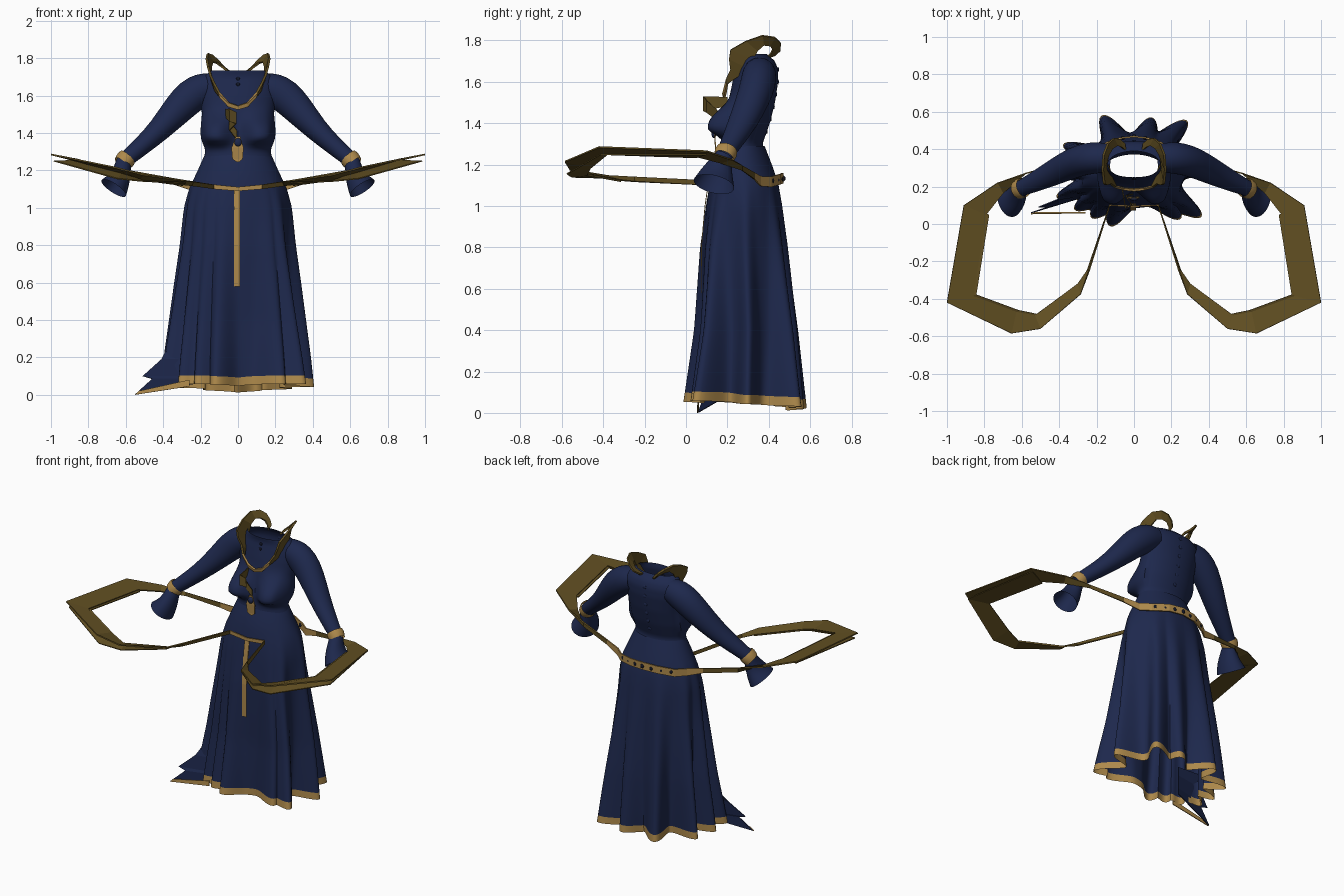
import bpy, bmesh
from math import sin, cos, pi, radians, exp
from mathutils import Vector as V

if "Cube" in bpy.data.objects:
    bpy.data.objects.remove(bpy.data.objects["Cube"])


def material(name, r, g, b):
    m = bpy.data.materials.new(name)
    m.use_nodes = True
    m.diffuse_color = (r, g, b, 1)
    m.node_tree.nodes["Principled BSDF"].inputs["Base Color"].default_value = (r, g, b, 1)
    return m


blue = material("navy cloth", .0125, .021, .073)
dark = material("dark navy", .006, .008, .02)
gold = material("gold trim", .42, .25, .07)
bronze = material("dark gold ribbon", .12, .078, .016)


def finish(name, bm, mats, smooth=True, subsurf=0, thick=0):
    bmesh.ops.recalc_face_normals(bm, faces=bm.faces)
    mesh = bpy.data.meshes.new(name)
    bm.to_mesh(mesh)
    bm.free()
    for m in mats:
        mesh.materials.append(m)
    ob = bpy.data.objects.new(name, mesh)
    bpy.context.collection.objects.link(ob)
    if thick:
        mod = ob.modifiers.new("thickness", 'SOLIDIFY')
        mod.thickness, mod.offset = thick, 0
    if subsurf:
        ob.modifiers.new("round", 'SUBSURF').levels = subsurf
        ob.modifiers["round"].render_levels = subsurf
    if smooth:
        for o in bpy.context.selected_objects:
            o.select_set(False)
        ob.select_set(True)
        bpy.context.view_layer.objects.active = ob
        bpy.ops.object.shade_smooth_by_angle(angle=radians(50))
    return ob


def grid(rows, closed=True):
    """Bridge rows of points into a sheet or tube; returns faces row by row."""
    bm = bmesh.new()
    vs = [[bm.verts.new(p) for p in row] for row in rows]
    faces = []
    for a, b in zip(vs, vs[1:]):
        n = len(a)
        faces.append([bm.faces.new((a[i], a[(i + 1) % n], b[(i + 1) % n], b[i]))
                      for i in range(n if closed else n - 1)])
    return bm, faces


def profile(table, z):
    """Half width, front y and back y at height z."""
    for lo, hi in zip(table, table[1:]):
        if z <= hi[0]:
            break
    t = max(0, min(1, (z - lo[0]) / (hi[0] - lo[0])))
    return [a + (b - a) * t for a, b in zip(lo[1:], hi[1:])]


def oval(table, z, ang, k=1):
    rx, f, b = profile(table, z)
    return V((rx * k * cos(ang), (f + b) / 2 + (b - f) / 2 * k * sin(ang), z))


def tube(name, stations, mats, n=24, subsurf=1):
    """Tube through (centre, radius along y, other radius)."""
    pts = [V(s[0]) for s in stations]
    rows = []
    for i, (c, ra, rb) in enumerate(stations):
        t = (pts[min(i + 1, len(pts) - 1)] - pts[max(i - 1, 0)]).normalized()
        a = V((0, 1, 0))
        a = (a - t * a.dot(t)).normalized()
        b = t.cross(a)
        rows.append([pts[i] + a * ra * cos(2 * pi * j / n) + b * rb * sin(2 * pi * j / n)
                     for j in range(n)])
    bm, _ = grid(rows)
    return finish(name, bm, mats, subsurf=subsurf)


def ribbon(name, edges, mats, thick=.006, rule=None):
    """Flat strip between pairs of edge points."""
    bm, rows = grid([[V(a), V(b)] for a, b in edges], closed=False)
    if rule:
        for f in bm.faces:
            f.material_index = rule(f.calc_center_median())
    return finish(name, bm, mats, smooth=False, thick=thick)


def mirrored(edges):
    """Continue a half strip that starts at x = 0 onto the other side."""
    flip = [tuple(V((-p[0], p[1], p[2])) for p in e) for e in edges]
    return flip[:0:-1] + edges


def ball(name, loc, size, mat):
    bm = bmesh.new()
    bmesh.ops.create_uvsphere(bm, u_segments=16, v_segments=10, radius=1)
    ob = finish(name, bm, [mat])
    ob.location, ob.scale = loc, size


# Skirt with pleats that deepen towards a gold hem
SKIRT = [(0, .405, -.03, .59), (.2, .385, 0, .57), (.4, .36, .03, .55),
         (.6, .335, .045, .525), (.8, .308, .06, .5), (1, .288, .09, .47),
         (1.1, .262, .11, .45), (1.2, .215, .135, .415), (1.29, .175, .17, .38)]
PLEATS = [(3, 1.02), (52, 1.14), (76, .97), (113, 1.07), (153, 1.06), (182, 1.04),
          (204, 1.14), (221, 1.05), (236, 1), (252, 1.02), (306, 1.05), (318, 1.22)]


def pleat(deg, z):
    t = max(0, (1.15 - z) / 1.15)
    crest = max((g - .62) * exp(-(((deg - a + 180) % 360 - 180) / 11) ** 2) for a, g in PLEATS)
    return 1 + t * (crest - .38)


def skirt_row(s):
    row = []
    for deg in range(0, 360, 2):
        a = radians(deg)
        hem = .012 + .03 * abs(cos(a)) + .035 * max(0, -sin(a))
        z = hem + .045 * s if s <= 1 else hem + .045 + (1.245 - hem) * (s - 1) / 26
        row.append(oval(SKIRT, z, a, pleat(deg, z)))
    return row


bm, rows = grid([skirt_row(s) for s in range(28)])
for f in rows[0]:
    f.material_index = 1
finish("skirt", bm, [blue, gold])

# Torn corner of the hem
TORN = [(-.38, .17, .25), (-.41, .13, .19), (-.51, .09, .1), (-.46, .09, .085), (-.55, .06, .002)]
INNER = [(-.22, .16, z) for z in (.25, .19, .1, .085, .06)]
ribbon("torn_hem", list(zip(TORN, INNER)), [blue])
ribbon("torn_hem_trim", [((-.55, .055, 0), (-.53, .06, .02)), ((-.26, .06, .045), (-.26, .06, .08))],
       [gold])

# Bodice, open at the neck, with the bust shaped into its front
BODICE = [(1.24, .19, .16, .385), (1.3, .174, .17, .37), (1.4, .186, .19, .405),
          (1.5, .19, .205, .43), (1.6, .205, .225, .445), (1.66, .205, .24, .445),
          (1.7, .185, .25, .43), (1.735, .14, .245, .39)]


def bodice_point(z, ang):
    p = oval(BODICE, z, ang)
    if sin(ang) < .35:
        fall = .05 if z < 1.385 else .1
        swell = exp(-abs((z - 1.385) / fall) ** 2.5) * exp(-abs((abs(p.x) - .112) / .075) ** 2.5)
        p.y -= .1 * swell * min(1, .35 - sin(ang))
        p.x *= 1 + .2 * swell
    return p


bm, _ = grid([[bodice_point(1.24 + .0165 * i, 2 * pi * j / 72) for j in range(72)] for i in range(31)])
finish("bodice", bm, [blue])

for side, x in (("left", 1), ("right", -1)):
    # Sleeve, wrist band and flared cuff
    tube(side + "_sleeve", [((x * .14, .355, 1.645), .075, .075), ((x * .19, .355, 1.635), .084, .09),
                            ((x * .25, .35, 1.6), .086, .094), ((x * .32, .33, 1.53), .082, .085),
                            ((x * .42, .28, 1.415), .072, .062), ((x * .52, .23, 1.325), .056, .05),
                            ((x * .61, .188, 1.25), .042, .042)], [blue])
    tube(side + "_wrist_band", [((x * .59, .197, 1.27), .052, .05), ((x * .602, .192, 1.257), .055, .053),
                                ((x * .62, .182, 1.235), .05, .048)], [gold], subsurf=0)
    tube(side + "_cuff", [((x * .61, .188, 1.25), .042, .042), ((x * .62, .165, 1.2), .06, .048),
                          ((x * .635, .148, 1.15), .085, .062), ((x * .665, .135, 1.105), .103, .08)],
         [blue], n=16)

# Belt that leaves the waist at each side as a wide ribbon loop
LOOP = [((.24, -.25, 1.14), (.25, -.25, 1.118)), ((.285, -.375, 1.145), (.3, -.32, 1.125)),
        ((.5, -.56, 1.175), (.53, -.49, 1.155)), ((.655, -.585, 1.215), (.63, -.47, 1.19)),
        ((1, -.42, 1.285), (.86, -.385, 1.258)), ((.91, .1, 1.265), (.79, .05, 1.24)),
        ((.73, .22, 1.225), (.7, .165, 1.21))]


def upright(x, y, z, h):
    return ((x, y, z + h), (x, y, z - h))


half = [upright(0, .095, 1.1, .011), upright(.13, .1, 1.112, .012)] + LOOP + [
    upright(.58, .27, 1.185, .013), upright(.36, .33, 1.145, .016), upright(.26, .36, 1.12, .024),
    upright(.2, .41, 1.117, .025), upright(.1, .455, 1.13, .025), upright(0, .468, 1.135, .025)]
ribbon("belt", mirrored(half), [bronze, gold], .008,
       lambda c: int(abs(c.x) < .32 and c.y > .06))
# Second layer of ribbon under each loop
for side, x in (("left", 1), ("right", -1)):
    ribbon(side + "_under_ribbon",
           [((x * a[0] * .985, a[1] * .985, a[2] - drop), (x * b[0] * .98, b[1] * .98, b[2] - .006))
            for (a, b), drop in zip(LOOP[1:6], (.01, .035, .06, .035, .015))], [bronze])
for i in range(-3, 4):
    x = i * .06
    ball("belt_stud", (x, .471 - .9 * x * x - .14 * abs(x), 1.133 - .06 * abs(x)), (.012, .01, .014), dark)

# Sash hanging down the front
sash = []
for z in (1.1, 1.0, .9, .8, .7, .58):
    y = min(oval(SKIRT, z, radians(d), pleat(d, z)).y for d in (266, 270, 274)) - .006
    sash.append(((-.022, y, z), (.012, y, z)))
ribbon("front_sash", sash, [gold], .004)

# Necklace rising into two collar arches
collar = [((0, .18, 1.545), (0, .185, 1.525)), ((.05, .185, 1.562), (.05, .19, 1.54)),
          ((.1, .195, 1.615), (.095, .2, 1.59)), ((.125, .215, 1.66), (.12, .25, 1.625)),
          ((.148, .208, 1.71), (.135, .305, 1.665)), ((.16, .215, 1.755), (.146, .325, 1.71)),
          ((.168, .29, 1.797), (.146, .345, 1.75)), ((.163, .37, 1.824), (.135, .375, 1.778)),
          ((.14, .43, 1.815), (.115, .405, 1.775)), ((.108, .458, 1.787), (.09, .42, 1.758)),
          ((.077, .455, 1.752), (.065, .41, 1.738)), ((.05, .43, 1.73), (.045, .39, 1.715))]
ribbon("collar_necklace", mirrored(collar), [bronze, gold], .012,
       lambda c: int(c.z < 1.6))

# Folded pendant, waist plate and gem
ribbon("pendant", [upright(-.065, .2, 1.505, .022), upright(-.045, .085, 1.495, .035),
                   upright(-.01, .1, 1.48, .03), upright(-.045, .15, 1.44, .025),
                   upright(-.005, .16, 1.385, .025)], [bronze])
ribbon("waist_plate", [((-.012, .14, 1.38), (.012, .14, 1.38)), ((-.035, .14, 1.32), (.03, .14, 1.32)),
                       ((-.03, .145, 1.26), (.025, .145, 1.26)), ((-.008, .145, 1.245), (.006, .145, 1.245))],
       [gold])
ball("gem", (0, .135, 1.35), (.02, .012, .022), blue)

# Buttons down the back and on the throat
for z in (1.36, 1.42, 1.48, 1.54, 1.6, 1.66):
    ball("back_button", (0, profile(BODICE, z)[2], z), (.012, .004, .012), blue)
for z in (1.66, 1.69):
    ball("throat_button", (0, profile(BODICE, z)[1], z), (.01, .005, .01), dark)
